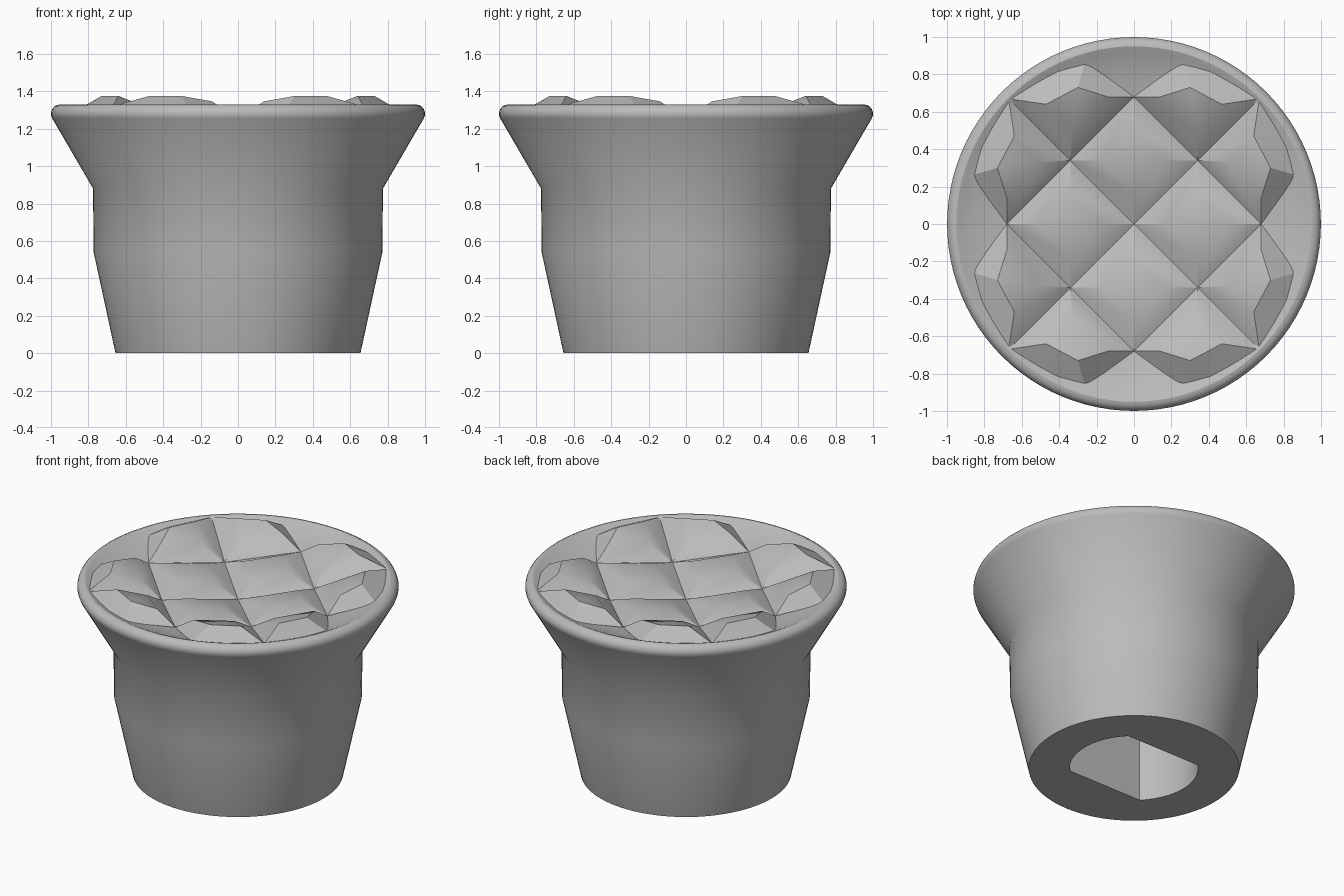
import bpy, bmesh, math
from mathutils import Vector

cube = bpy.data.objects.get("Cube")
if cube:
    bpy.data.objects.remove(cube, do_unlink=True)

GREY = (0.5, 0.5, 0.5, 1)
mat = bpy.data.materials.new("plain grey")
mat.use_nodes = True
mat.diffuse_color = GREY
mat.node_tree.nodes["Principled BSDF"].inputs["Base Color"].default_value = GREY


def finish(bm, name):
    mesh = bpy.data.meshes.new(name)
    bm.to_mesh(mesh)
    bm.free()
    mesh.materials.append(mat)
    obj = bpy.data.objects.new(name, mesh)
    bpy.context.collection.objects.link(obj)
    bpy.ops.object.select_all(action='DESELECT')
    obj.select_set(True)
    bpy.context.view_layer.objects.active = obj
    bpy.ops.object.shade_smooth_by_angle(angle=math.radians(30))


def valley(x, y):
    """Height of the concave bowl the grooves lie on."""
    return 1.19 + 0.145 * (x * x + y * y)


def crown(x, y):
    """Height of the stud tops."""
    return 1.25 + 0.2 * (x * x + y * y)


# Knob body: dished top, rounded rim, flared collar, tapered stem, keyed socket
SEG = 96
SOCKET_R, SOCKET_TOP = 0.4, 0.8
FLAT = SOCKET_R * math.sin(math.pi / 4)
profile = [(r, valley(r, 0) - 0.006) for r in (0.2, 0.4, 0.6, 0.75, 0.87)]
profile += [(0.925, 1.32), (0.95, 1.33)]
for i in range(1, 7):
    a = math.radians(90 - i * 20)
    profile.append((0.95 + 0.05 * math.cos(a), 1.28 + 0.05 * math.sin(a)))
profile += [(0.775, 0.88), (0.772, 0.54), (0.655, 0)]

bm = bmesh.new()
rings = []
for r, z in profile + [(SOCKET_R, 0), (SOCKET_R, SOCKET_TOP)]:
    ring = []
    for k in range(SEG):
        a = 2 * math.pi * k / SEG
        x, y = r * math.cos(a), r * math.sin(a)
        if r == SOCKET_R and len(rings) >= len(profile):
            y = max(-FLAT, min(FLAT, y))      # two flats of the socket
        ring.append(bm.verts.new((x, y, z)))
    rings.append(ring)
for upper, lower in zip(rings, rings[1:]):
    for k in range(SEG):
        n = (k + 1) % SEG
        bm.faces.new((upper[k], lower[k], lower[n], upper[n]))
bm.faces.new(rings[0])
bm.faces.new(rings[-1][::-1])
bmesh.ops.recalc_face_normals(bm, faces=bm.faces)
finish(bm, "knob_body")

# Faceted studs: one inner and two mirrored outer studs, repeated four times
STEP = 0.34
inner_base = [(0, 0), (STEP, STEP), (0, 2 * STEP), (-STEP, STEP)]
inner_top = [(0, STEP / 2), (STEP / 2, STEP), (0, STEP * 1.5), (-STEP / 2, STEP)]
outer_base = [(STEP, STEP), (0.67, 0.67), (0.43, 0.83), (0.26, 0.87), (0, 2 * STEP)]
outer_top = [(0.33, 0.51), (0.47, 0.64), (0.3, 0.73), (0.14, 0.68)]

bm = bmesh.new()


def stud(base, top, turn, mirror=1):
    def place(points, height):
        out = []
        for x, y in points:
            v = Vector((x * mirror, y, height(x, y)))
            for _ in range(turn):
                v.x, v.y = -v.y, v.x
            out.append(bm.verts.new(v))
        return out

    def floor(x, y):
        sunk = 0.82 < math.hypot(x, y) < 0.94
        return valley(x, y) - (0.015 if sunk else 0)

    b, t = place(base, floor), place(top, crown)
    faces = [t]
    if len(b) == 4:
        faces += [[b[i], b[(i + 1) % 4], t[(i + 1) % 4], t[i]] for i in range(4)]
    else:
        faces += [[b[0], b[1], t[1], t[0]], [b[1], b[2], t[1]],
                  [b[2], b[3], t[2], t[1]], [b[3], b[4], t[3], t[2]],
                  [b[4], b[0], t[0], t[3]]]
    for f in faces:
        face = bm.faces.new(f)
        face.normal_update()
        if face.normal.z < 0:
            face.normal_flip()


for turn in range(4):
    stud(inner_base, inner_top, turn)
    for side in (1, -1):
        stud(outer_base, outer_top, turn, side)
finish(bm, "top_studs")
